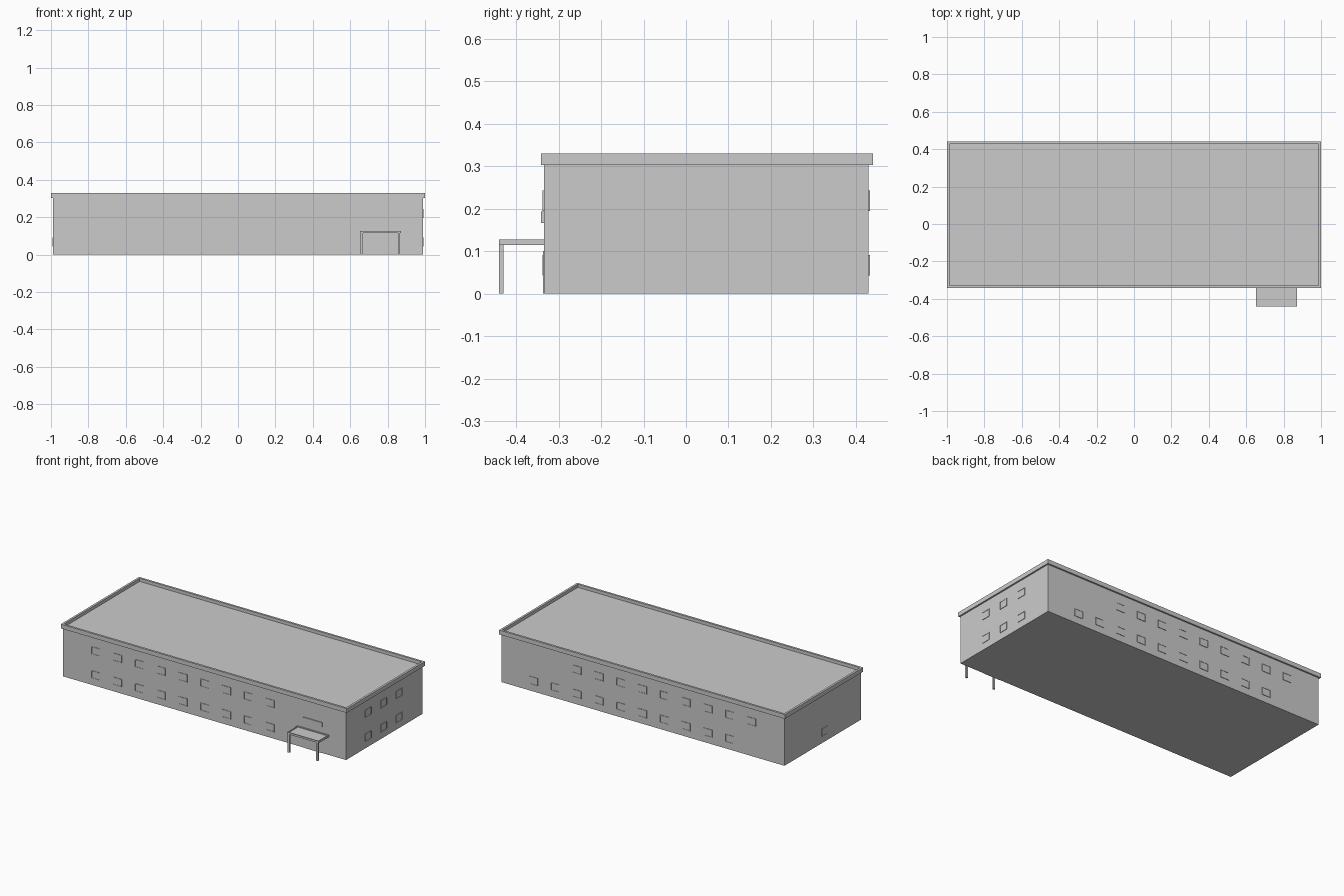
import bpy, bmesh
from math import pi
from mathutils import Matrix, Vector

if "Cube" in bpy.data.objects:
    bpy.data.objects.remove(bpy.data.objects["Cube"])


def box_mesh(name, lo, hi, rim=0, recess=0):
    """Box between two corners; with rim > 0 its top is sunk inside a rim."""
    lo, hi = Vector(lo), Vector(hi)
    bm = bmesh.new()
    bmesh.ops.create_cube(bm, size=1, matrix=Matrix.Translation((lo + hi) / 2)
                          @ Matrix.Diagonal((*(hi - lo), 1)))
    if rim:
        bm.normal_update()
        top = [f for f in bm.faces if f.normal.z > 0.9]
        bmesh.ops.inset_individual(bm, faces=top, thickness=rim)
        top_face = top[0]
        walls = bmesh.ops.extrude_discrete_faces(bm, faces=[top_face])["faces"]
        for v in walls[0].verts:
            v.co.z -= recess
    bmesh.ops.recalc_face_normals(bm, faces=bm.faces)
    mesh = bpy.data.meshes.new(name)
    bm.to_mesh(mesh)
    bm.free()
    return mesh


def add(name, mesh, loc=(0, 0, 0), rot=(0, 0, 0)):
    ob = bpy.data.objects.new(name, mesh)
    ob.location, ob.rotation_euler = loc, rot
    bpy.context.collection.objects.link(ob)
    return ob


# Main block and roof with raised parapet
X, Y0, Y1 = 0.99, -0.335, 0.43
add("walls", box_mesh("walls", (-X, Y0, 0), (X, Y1, 0.304)))
add("roof_parapet", box_mesh("roof_parapet", (-1, -0.342, 0.303), (1, 0.44, 0.33), 0.019, 0.02))

# Entrance canopy on two posts, with door and a plain sign panel
add("canopy", box_mesh("canopy", (0.652, -0.44, 0.115), (0.872, Y0, 0.127), 0.009, 0.005))
for side, x in (("left", 0.656), ("right", 0.855)):
    add(f"canopy_post_{side}", box_mesh("post", (x, -0.44, 0), (x + 0.012, -0.43, 0.116)))
add("entrance_door", box_mesh("door", (0.705, Y0 - 0.002, 0), (0.82, Y0 + 0.002, 0.1)))
add("sign_panel", box_mesh("sign", (0.695, -0.341, 0.166), (0.825, Y0 + 0.002, 0.194)))

# Windows: one shared framed pane, turned to face out of each wall
pane = box_mesh("window", (-0.03, -0.024, -0.003), (0.03, 0.024, 0.003), 0.004, 0.002)
LOW, HIGH = 0.067, 0.219


def window(wall, along, z):
    loc, turn = {
        "front": ((along, Y0, z), 0),
        "right": ((X, along, z), pi / 2),
        "back": ((along, Y1, z), pi),
        "left": ((-X, along, z), -pi / 2),
    }[wall]
    add(f"{wall}_window", pane, loc, (pi / 2, 0, turn))


columns = [-0.76 + 0.1525 * i for i in range(11)]
for x in columns[:9]:
    window("front", x, LOW)
    window("front", x, HIGH)
    window("back", x, HIGH)
for x in columns[1:]:
    window("back", x, LOW)
for y in (-0.113, 0.042, 0.197):
    window("right", y, LOW)
    window("right", y, HIGH)
window("left", 0.03, LOW)
